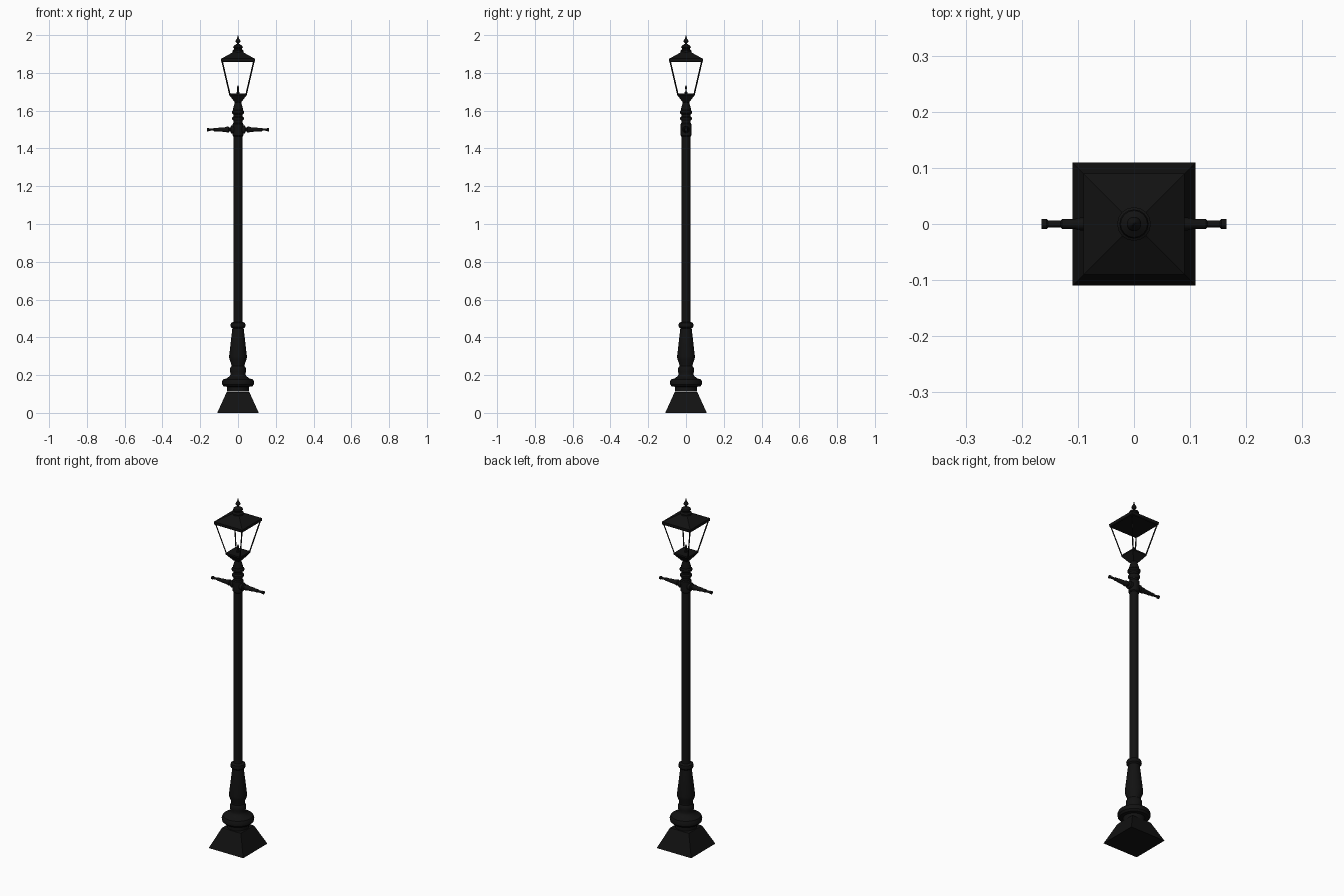
import bpy, bmesh, math
from mathutils import Matrix, Vector

black = bpy.data.materials.new("black_iron")
black.diffuse_color = (0.006, 0.006, 0.006, 1)


def lathe(name, profile, sides=20, matrix=None):
    """Closed turned shape from (radius, height); 4 sides gives a square by half-width."""
    square = sides == 4
    k, off = (math.sqrt(2), math.pi / 4) if square else (1, 0)
    bm = bmesh.new()
    rings = []
    for r, z in profile:
        rings.append([bm.verts.new((r * k * math.cos(off + math.tau * i / sides),
                                    r * k * math.sin(off + math.tau * i / sides), z))
                      for i in range(sides)])
    for a, b in zip(rings, rings[1:]):
        for i in range(sides):
            j = (i + 1) % sides
            bm.faces.new((a[i], a[j], b[j], b[i]))
    bm.faces.new(rings[0][::-1])
    bm.faces.new(rings[-1])
    if matrix is not None:
        bm.transform(matrix)
    bmesh.ops.recalc_face_normals(bm, faces=bm.faces[:])
    mesh = bpy.data.meshes.new(name)
    bm.to_mesh(mesh)
    bm.free()
    obj = bpy.data.objects.new(name, mesh)
    bpy.context.collection.objects.link(obj)
    mesh.materials.append(black)
    if not square:
        bpy.ops.object.select_all(action='DESELECT')
        obj.select_set(True)
        bpy.context.view_layer.objects.active = obj
        bpy.ops.object.shade_smooth_by_angle(angle=math.radians(35))
    return obj


# square plinth
lathe("plinth", [(0.11, 0), (0.06, 0.11)], 4)

# turned foot with heavy ring and vase
lathe("foot", [(0.057, 0.112), (0.057, 0.138), (0.075, 0.14), (0.084, 0.15),
               (0.085, 0.165), (0.079, 0.177), (0.06, 0.183), (0.043, 0.195),
               (0.039, 0.205), (0.042, 0.22), (0.042, 0.237), (0.035, 0.247),
               (0.036, 0.26), (0.046, 0.285), (0.047, 0.30), (0.03, 0.448),
               (0.038, 0.455), (0.04, 0.465), (0.037, 0.476), (0.026, 0.482)])

# long shaft
lathe("pole", [(0.024, 0.475), (0.0225, 1.58)], 16)

# collar carrying the cross arms
lathe("arm_collar", [(0.024, 1.463), (0.028, 1.468), (0.028, 1.53), (0.024, 1.535)])

# ladder arms, one each side
arm = [(0.021, 0.02), (0.021, 0.036), (0.011, 0.04), (0.011, 0.046), (0.016, 0.05),
       (0.016, 0.056), (0.012, 0.07), (0.011, 0.10), (0.009, 0.105), (0.009, 0.128),
       (0.006, 0.131), (0.0065, 0.153), (0.009, 0.156), (0.009, 0.165)]
for side, label in ((1, "right"), (-1, "left")):
    turn = Matrix.Translation((0, 0, 1.5)) @ Matrix.Rotation(side * math.pi / 2, 4, 'Y')
    lathe("arm_" + label, arm, 12, turn)

# ringed neck under the lantern
lathe("neck", [(0.024, 1.545), (0.031, 1.555), (0.031, 1.563), (0.024, 1.57),
               (0.025, 1.58), (0.033, 1.588), (0.033, 1.597), (0.026, 1.603),
               (0.026, 1.612), (0.019, 1.635), (0.017, 1.65)])

# lantern tray and burner
lathe("lantern_tray", [(0.012, 1.64), (0.018, 1.645), (0.043, 1.678), (0.046, 1.682),
                       (0.046, 1.69)], 4)
lathe("burner", [(0.008, 1.688), (0.008, 1.698), (0.004, 1.702), (0.004, 1.715),
                 (0.006, 1.718), (0.006, 1.724), (0.001, 1.735)], 10)

# four slanted corner bars
for n in range(4):
    sx, sy = (1, 1, -1, -1)[n], (1, -1, -1, 1)[n]
    a = Vector((sx * 0.043, sy * 0.043, 1.685))
    b = Vector((sx * 0.084, sy * 0.084, 1.862))
    d = b - a
    place = Matrix.Translation(a) @ d.to_track_quat('Z', 'Y').to_matrix().to_4x4()
    lathe("corner_bar_%d" % n, [(0.0028, 0), (0.0028, d.length)], 4, place)

# roof
lathe("roof", [(0.086, 1.857), (0.089, 1.86), (0.09, 1.875), (0.078, 1.881),
               (0.026, 1.91), (0.02, 1.914)], 4)

# cap and finial
lathe("finial", [(0.029, 1.908), (0.03, 1.918), (0.021, 1.924), (0.021, 1.93),
                 (0.026, 1.934), (0.024, 1.942), (0.015, 1.948), (0.006, 1.954),
                 (0.006, 1.958), (0.012, 1.964), (0.013, 1.97), (0.010, 1.977),
                 (0.005, 1.982), (0.003, 1.99), (0.001, 2.0)], 16)
